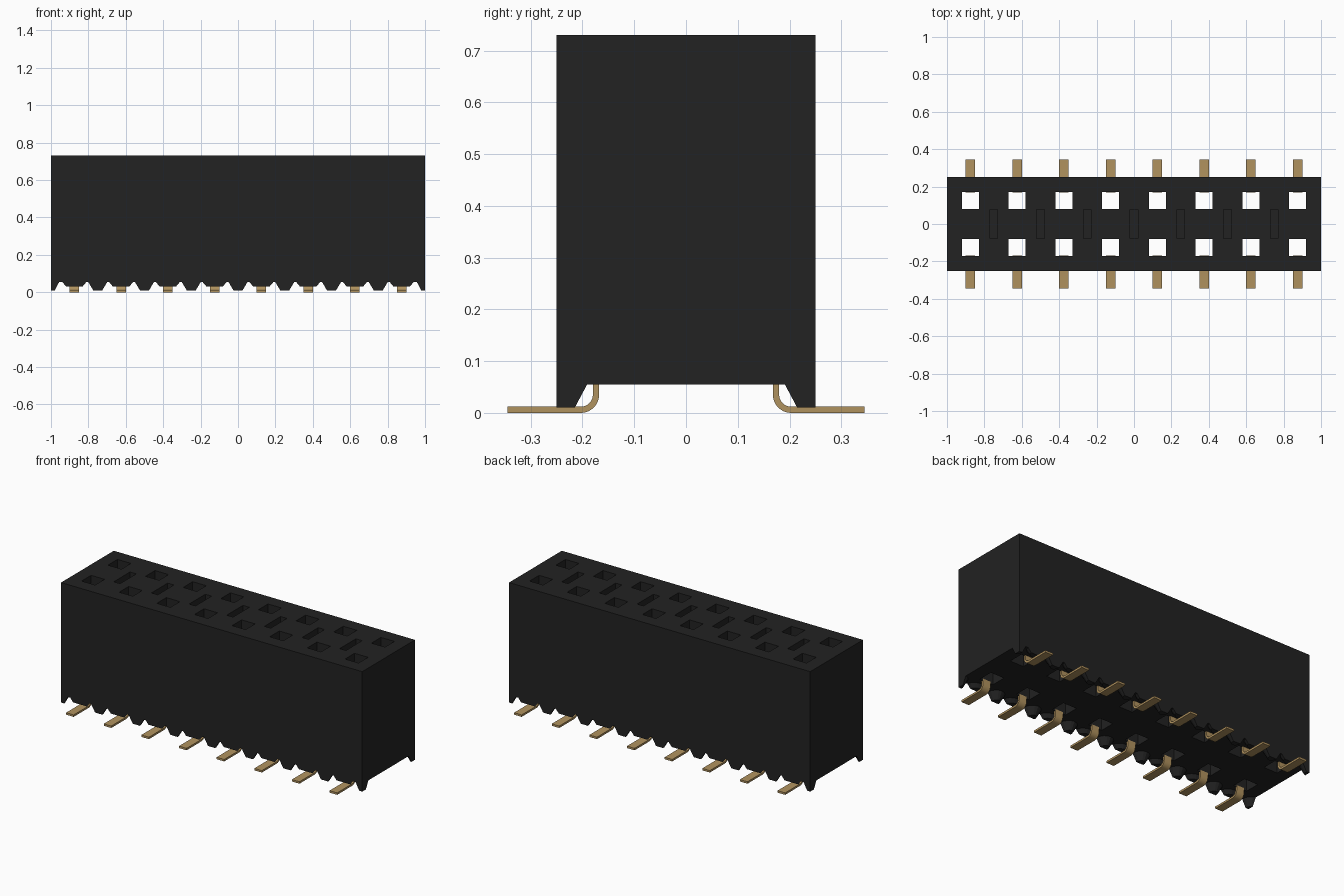
import bpy, bmesh, math

if "Cube" in bpy.data.objects:
    bpy.data.objects.remove(bpy.data.objects["Cube"])

def material(name, rgb):
    m = bpy.data.materials.new(name)
    m.diffuse_color = (*rgb, 1)
    m.use_nodes = True
    m.node_tree.nodes["Principled BSDF"].inputs["Base Color"].default_value = m.diffuse_color
    return m

BLACK = material("black plastic", (0.016, 0.016, 0.016))
GOLD = material("dull gold", (0.434, 0.287, 0.112))
PITCH = 0.25
COLS = [-0.875 + PITCH * i for i in range(8)]
BASE, TOP = 0.055, 0.73

def finish(bm, name, mat):
    bmesh.ops.recalc_face_normals(bm, faces=bm.faces[:])
    me = bpy.data.meshes.new(name)
    bm.to_mesh(me)
    bm.free()
    me.materials.append(mat)
    ob = bpy.data.objects.new(name, me)
    bpy.context.collection.objects.link(ob)
    return ob

def loft(bm, ring_a, ring_b):
    """Solid between two matching rings of points."""
    a = [bm.verts.new(p) for p in ring_a]
    b = [bm.verts.new(p) for p in ring_b]
    n = len(a)
    bm.faces.new(a)
    bm.faces.new(b[::-1])
    for i in range(n):
        bm.faces.new((a[i], b[i], b[(i + 1) % n], a[(i + 1) % n]))

def box(bm, x0, x1, y0, y1, z0, z1):
    ring = [(x0, y0), (x1, y0), (x1, y1), (x0, y1)]
    loft(bm, [(x, y, z0) for x, y in ring], [(x, y, z1) for x, y in ring])

# Housing block with square through holes and shallow slots
bm = bmesh.new()
box(bm, -1, 1, -0.25, 0.25, BASE, TOP)
housing = finish(bm, "housing", BLACK)
bm = bmesh.new()
for x in COLS:
    for y in (-0.125, 0.125):
        box(bm, x - 0.045, x + 0.045, y - 0.045, y + 0.045, -0.1, 0.9)
for x in COLS[:-1]:
    c = x + PITCH / 2
    box(bm, c - 0.021, c + 0.021, -0.077, 0.077, TOP - 0.1, 0.9)
cutter = finish(bm, "cutter", BLACK)
cutter.hide_render = True
mod = housing.modifiers.new("holes", 'BOOLEAN')
mod.operation = 'DIFFERENCE'
mod.solver = 'EXACT'
mod.object = cutter
bpy.context.view_layer.objects.active = housing
bpy.ops.object.modifier_apply(modifier="holes")
bpy.data.objects.remove(cutter)

# Tapered half-round feet along both long bottom edges
def foot_ring(x, side, w, d, z, a0, a1, steps):
    arc = [a0 + (a1 - a0) * i / steps for i in range(steps + 1)]
    pts = [(x + w * math.cos(a), side * (0.25 - d * math.sin(a)), z) for a in arc]
    if a1 - a0 < 3:
        pts.append((x, side * 0.25, z))
    return pts

def foot(bm, x, side, bottom_w, top_w, bottom_d, top_d, z, a0=0, a1=math.pi, steps=8):
    loft(bm, foot_ring(x, side, bottom_w, bottom_d, z, a0, a1, steps),
         foot_ring(x, side, top_w, top_d, BASE + 0.002, a0, a1, steps))

bm = bmesh.new()
for s in (-1, 1):
    for x in COLS[:-1]:
        foot(bm, x + PITCH / 2, s, 0.024, 0.052, 0.035, 0.06, 0.01)
    for x in COLS:  # short ones above each contact
        foot(bm, x, s, 0.045, 0.066, 0.035, 0.05, 0.032)
    foot(bm, -1, s, 0.02, 0.045, 0.035, 0.06, 0.01, 0, math.pi / 2, 4)
    foot(bm, 1, s, 0.02, 0.045, 0.035, 0.06, 0.01, math.pi / 2, math.pi, 4)
finish(bm, "standoff_feet", BLACK)

# Bent contact tails, two rows of eight
def tail_profile():
    cy, cz, steps = 0.203, 0.035, 8
    def arc(r):
        return [(cy - r * math.cos(t), cz - r * math.sin(t))
                for t in (math.pi / 2 * i / steps for i in range(steps + 1))]
    outer, inner = arc(0.035), arc(0.023)
    return ([(0.168, 0.065)] + outer + [(0.345, 0), (0.345, 0.012)]
            + inner[::-1] + [(0.18, 0.065)])

bm = bmesh.new()
for s in (-1, 1):
    for x in COLS:
        loft(bm, [(x - 0.025, s * y, z) for y, z in tail_profile()],
             [(x + 0.025, s * y, z) for y, z in tail_profile()])
tails = finish(bm, "contact_tails", GOLD)
bpy.ops.object.select_all(action='DESELECT')
tails.select_set(True)
bpy.context.view_layer.objects.active = tails
bpy.ops.object.shade_smooth_by_angle(angle=math.radians(30))
